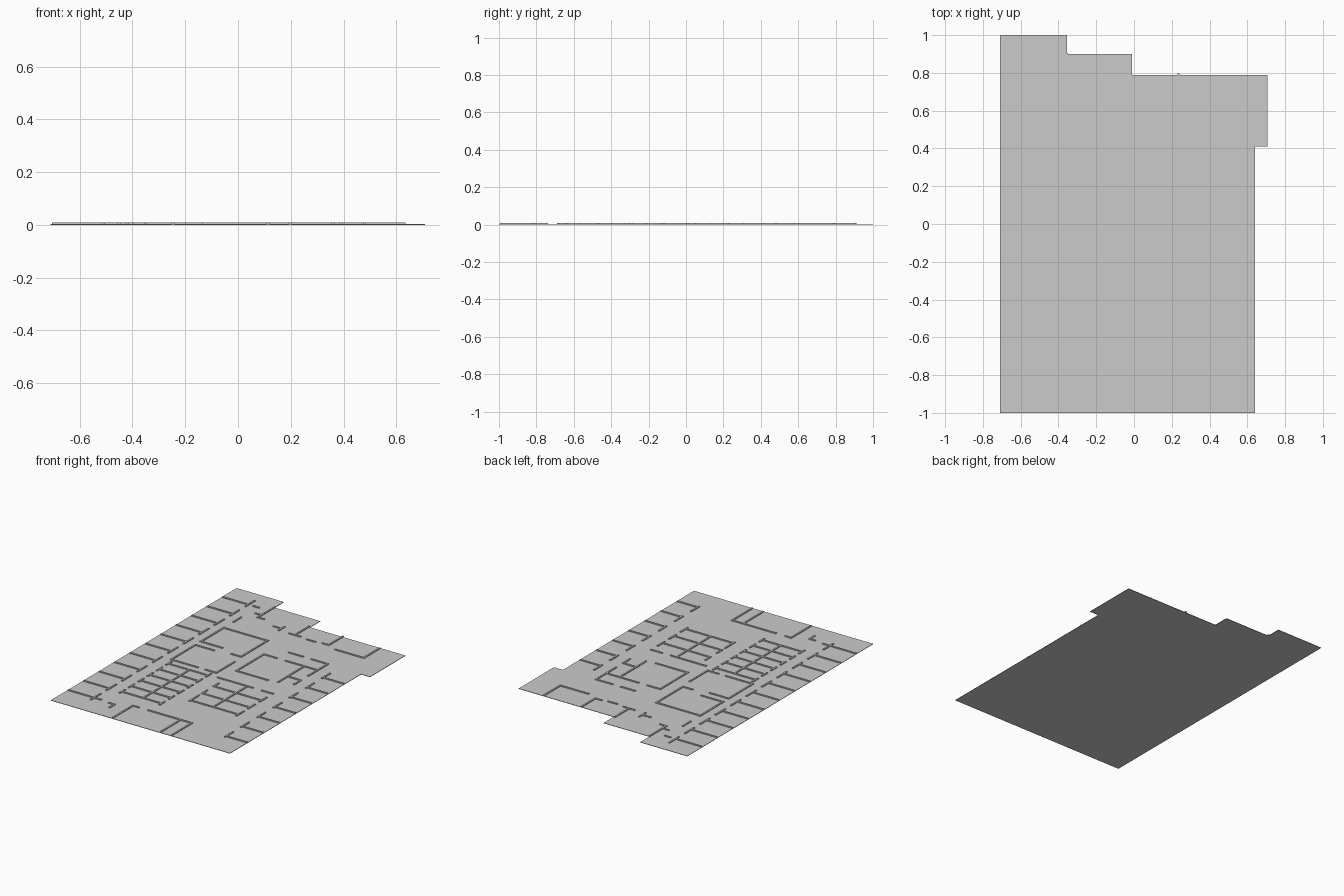
import bpy, bmesh

if "Cube" in bpy.data.objects:
    bpy.data.objects.remove(bpy.data.objects["Cube"])

T, FLOOR, TOP = 0.011, 0.003, 0.009   # wall thickness, slab top, wall top
OUTLINE = [(-.71, -1), (.64, -1), (.64, .41), (.708, .41), (.708, .79),
           (-.01, .79), (-.01, .9), (-.355, .9), (-.355, 1), (-.71, 1)]


def finish(bm, name):
    bmesh.ops.recalc_face_normals(bm, faces=bm.faces)
    me = bpy.data.meshes.new(name)
    bm.to_mesh(me)
    bm.free()
    ob = bpy.data.objects.new(name, me)
    bpy.context.collection.objects.link(ob)
    return ob


def raise_faces(bm, h):
    r = bmesh.ops.extrude_face_region(bm, geom=bm.faces[:])
    vs = [g for g in r["geom"] if isinstance(g, bmesh.types.BMVert)]
    bmesh.ops.translate(bm, vec=(0, 0, h), verts=vs)


def outline_face(z):
    bm = bmesh.new()
    return bm, bm.faces.new([bm.verts.new((x, y, z)) for x, y in OUTLINE])


# floor slab
bm, _ = outline_face(0)
raise_faces(bm, FLOOR)
finish(bm, "floor_slab")

# perimeter wall
bm, face = outline_face(FLOOR)
bmesh.ops.inset_region(bm, faces=[face], thickness=T, use_even_offset=True)
bmesh.ops.delete(bm, geom=[face], context='FACES_ONLY')
raise_faces(bm, TOP - FLOOR)
finish(bm, "outer_wall")


def walls(name, runs):
    """Straight partitions: ('x', y, x0, x1) runs along x, ('y', x, y0, y1) along y."""
    bm = bmesh.new()
    for axis, c, a, b in runs:
        m, l, h = (a + b) / 2, b - a + T, TOP - FLOOR
        at, size = ((m, c), (l, T)) if axis == 'x' else ((c, m), (T, l))
        vs = bmesh.ops.create_cube(bm, size=1)["verts"]
        for v in vs:
            v.co = (at[0] + v.co.x * size[0], at[1] + v.co.y * size[1],
                    FLOOR + h / 2 + v.co.z * h)
    return finish(bm, name)


# left row of offices with door gaps onto the corridor
runs = []
for k in range(11):
    y = -.82 + .166 * k
    runs += [('x', y, -.70, -.51), ('y', -.51, y - .03, y + .065)]
runs += [('x', -.82, -.51, -.46), ('y', -.35, -.88, -.83), ('x', -.83, -.39, -.35)]
walls("left_office_walls", runs)

# right row of offices
runs = []
for k in range(7):
    y = -.813 + .174 * k
    runs += [('x', y, .48, .63), ('y', .48, y - .01, y + .07)]
walls("right_office_walls", runs)

# front meeting room and store
walls("front_room_walls", [
    ('y', -.247, -.99, -.778), ('x', -.778, -.247, -.205), ('x', -.778, -.13, .197),
    ('y', .113, -.99, -.778), ('y', .197, -.99, -.778)])

# small central cells, left block
runs = [('y', -.26, -.65, -.16)]
for k in range(6):
    y = -.65 + .1 * k
    runs += [('x', y, -.42, -.12), ('y', -.42, y - .02, y + .03), ('y', -.12, y - .02, y + .03)]
walls("left_cell_walls", runs)

# small central cells, right block
runs = [('y', .17, -.5, -.14), ('y', 0, -.52, -.42), ('x', -.14, -.05, .21), ('x', -.14, .28, .36)]
for k in range(3):
    y = -.51 + .125 * k
    runs += [('x', y, 0, .36), ('y', .36, y - .02, y + .05), ('y', 0, y, y + .05)]
walls("right_cell_walls", runs)

# large central rooms
walls("large_room_walls", [
    ('y', -.44, -.09, .17), ('x', -.09, -.44, -.24), ('x', -.09, -.18, -.10),
    ('y', -.10, -.09, .10), ('x', .17, -.44, -.30),
    ('y', -.44, .23, .48), ('x', .23, -.44, -.28), ('y', -.11, .19, .475),
    ('x', .475, -.44, -.11), ('x', .19, -.18, -.11),
    ('y', -.015, .005, .30), ('x', .005, -.015, .22), ('y', .29, .02, .30),
    ('x', .30, -.015, .08), ('x', .30, .15, .39), ('y', .39, .05, .12),
    ('y', .39, .2, .41), ('x', .12, .29, .39), ('x', .41, .10, .2), ('x', .41, .27, .39)])

# rear rooms
walls("rear_room_walls", [
    ('y', -.355, .72, .9), ('x', .76, -.40, -.355), ('x', .84, -.47, -.43), ('y', -.44, .58, .66),
    ('x', .72, -.355, -.31), ('x', .67, -.20, -.14), ('y', -.14, .64, .70),
    ('y', -.02, .64, .79), ('x', .64, -.06, .02), ('x', .63, .08, .14),
    ('x', .64, .19, .235), ('y', .235, .64, .79),
    ('x', .61, .31, .52), ('y', .52, .61, .78)])
